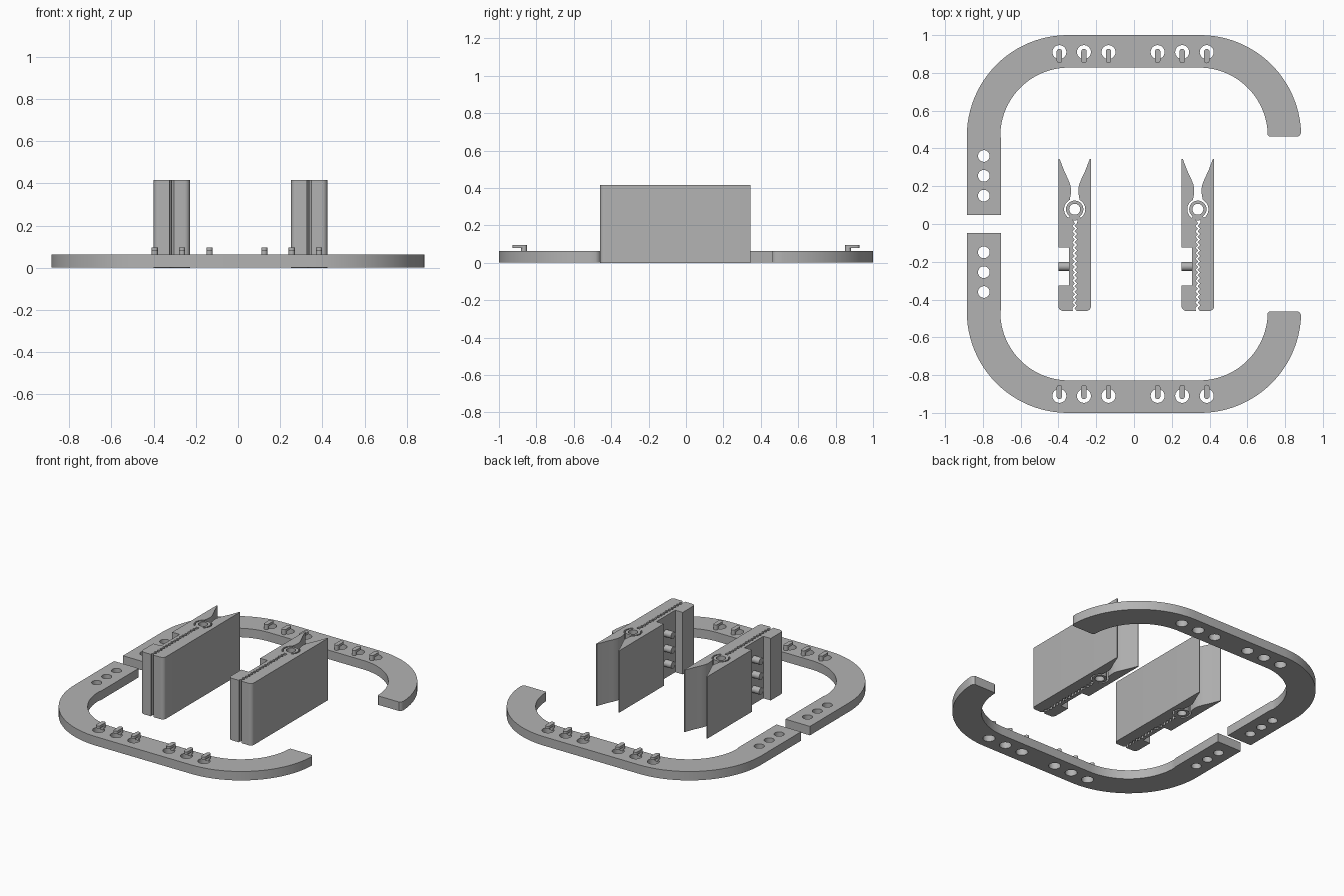
import bpy, bmesh
from math import sin, cos, pi, radians

if "Cube" in bpy.data.objects:
    bpy.data.objects.remove(bpy.data.objects["Cube"], do_unlink=True)

grey = bpy.data.materials.new("plain grey")
grey.use_nodes = True
COLOUR = (0.45, 0.45, 0.45, 1)
grey.diffuse_color = COLOUR
grey.node_tree.nodes["Principled BSDF"].inputs["Base Color"].default_value = COLOUR


def arc(cx, cy, r, start, end, n=24):
    angles = [radians(start + (end - start) * i / n) for i in range(n + 1)]
    return [(cx + r * cos(a), cy + r * sin(a)) for a in angles]


def circle(cx, cy, r, n=28):
    return arc(cx, cy, r, 0, 360, n)[:-1]


def finish(obj):
    # Weld the caps to the walls, then smooth only the curved sides
    bm = bmesh.new()
    bm.from_mesh(obj.data)
    bmesh.ops.remove_doubles(bm, verts=bm.verts, dist=1e-5)
    bmesh.ops.recalc_face_normals(bm, faces=bm.faces)
    bm.to_mesh(obj.data)
    bm.free()
    obj.data.materials.clear()
    obj.data.materials.append(grey)
    bpy.ops.object.select_all(action='DESELECT')
    obj.select_set(True)
    bpy.context.view_layer.objects.active = obj
    bpy.ops.object.shade_smooth_by_angle(angle=radians(30))


def prism(name, loops, z0, z1, x=0):
    # Extrude a filled outline, with inner loops as holes, from z0 to z1
    curve = bpy.data.curves.new(name, 'CURVE')
    curve.dimensions = '2D'
    curve.fill_mode = 'BOTH'
    curve.extrude = (z1 - z0) / 2
    for pts in loops:
        spline = curve.splines.new('POLY')
        spline.points.add(len(pts) - 1)
        for p, (px, py) in zip(spline.points, pts):
            p.co = (px, py, 0, 1)
        spline.use_cyclic_u = True
    obj = bpy.data.objects.new(name, curve)
    bpy.context.collection.objects.link(obj)
    obj.location = (x, 0, (z0 + z1) / 2)
    bpy.ops.object.select_all(action='DESELECT')
    obj.select_set(True)
    bpy.context.view_layer.objects.active = obj
    bpy.ops.object.convert(target='MESH')
    obj = bpy.context.view_layer.objects.active
    finish(obj)
    return obj


def stadium(x, y0, y1, r):
    return arc(x, y1 - r, r, 0, 180, 10) + arc(x, y0 + r, r, 180, 360, 10)


# Frame arms, the front one mirroring the back one
HOOK_X = [side * 0.26 + step - 0.005 for side in (-1, 1) for step in (-0.13, 0, 0.13)]
TOP = 0.062
for label, s in (("back", 1), ("front", -1)):
    def flip(pts):
        return [(x, s * y) for x, y in pts]

    outline = ([(-0.885, 0.047)] + arc(-0.35, 0.465, 0.535, 180, 90)
               + arc(0.35, 0.465, 0.535, 90, 2)
               + [(0.878, 0.47), (0.87, 0.463), (0.715, 0.463), (0.708, 0.47)]
               + arc(0.345, 0.465, 0.363, 3, 90) + arc(-0.345, 0.465, 0.363, 90, 180)
               + [(-0.703, 0.45), (-0.703, 0.047)])
    holes = [circle(-0.795, y, 0.031) for y in (0.15, 0.255, 0.36)]
    holes += [circle(x, 0.91, 0.037) for x in HOOK_X]
    prism(label + "_frame_arm", [flip(p) for p in [outline] + holes], 0.002, TOP)

    # Hooks leaning over the holes
    for i, x in enumerate(HOOK_X):
        prism(f"{label}_hook_stem_{i}", [flip(stadium(x, 0.851, 0.882, 0.0145))], TOP - 0.01, 0.085)
        prism(f"{label}_hook_bar_{i}", [flip(stadium(x, 0.851, 0.927, 0.0145))], 0.079, 0.096)


# Clips: two toothed jaws around a spring ring
HEIGHT = 0.415
RING_Y = 0.078


def jaw(s, notch):
    teeth = [(s * 0.006 + (0.007 if i % 2 else -0.007), -0.445 + i * 0.0145) for i in range(32)]
    inner = [(s * x, y) for x, y in arc(0, RING_Y, 0.056, -75, 62, 18)]
    handle = [(0.021, 0.155), (0.019, 0.185), (0.024, 0.21), (0.036, 0.24),
              (0.055, 0.28), (0.08, 0.345), (0.086, 0.345)]
    outer = [(0.086, -0.125), (0.031, -0.125), (0.031, -0.325), (0.086, -0.325)] if notch else []
    foot = arc(0.061, -0.435, 0.025, 0, -90, 8)
    rest = [(s * x, y) for x, y in handle + outer + foot]
    return [(s * 0.01, -0.46)] + teeth + inner + rest


for label, cx in (("right", -0.314), ("left", 0.338)):
    prism(label + "_clip_plain_jaw", [jaw(1, False)], 0, HEIGHT, cx)
    prism(label + "_clip_notched_jaw", [jaw(-1, True)], 0, HEIGHT, cx)
    prism(label + "_clip_spring_ring", [circle(0, RING_Y, 0.046), circle(0, RING_Y, 0.029)], 0, HEIGHT, cx)
    # Bridge joining the ring to the jaws
    bridge = arc(0, RING_Y, 0.044, 235, 305, 8) + arc(0, RING_Y, 0.059, 305, 235, 8)
    prism(label + "_clip_bridge", [bridge], 0, HEIGHT, cx)
    # Pegs across the notch
    for i in range(3):
        bpy.ops.mesh.primitive_cylinder_add(vertices=24, radius=0.023, depth=0.06,
                                            location=(cx - 0.056, -0.225, 0.1 + 0.1 * i),
                                            rotation=(0, pi / 2, 0))
        peg = bpy.context.object
        peg.name = f"{label}_clip_peg_{i}"
        finish(peg)
